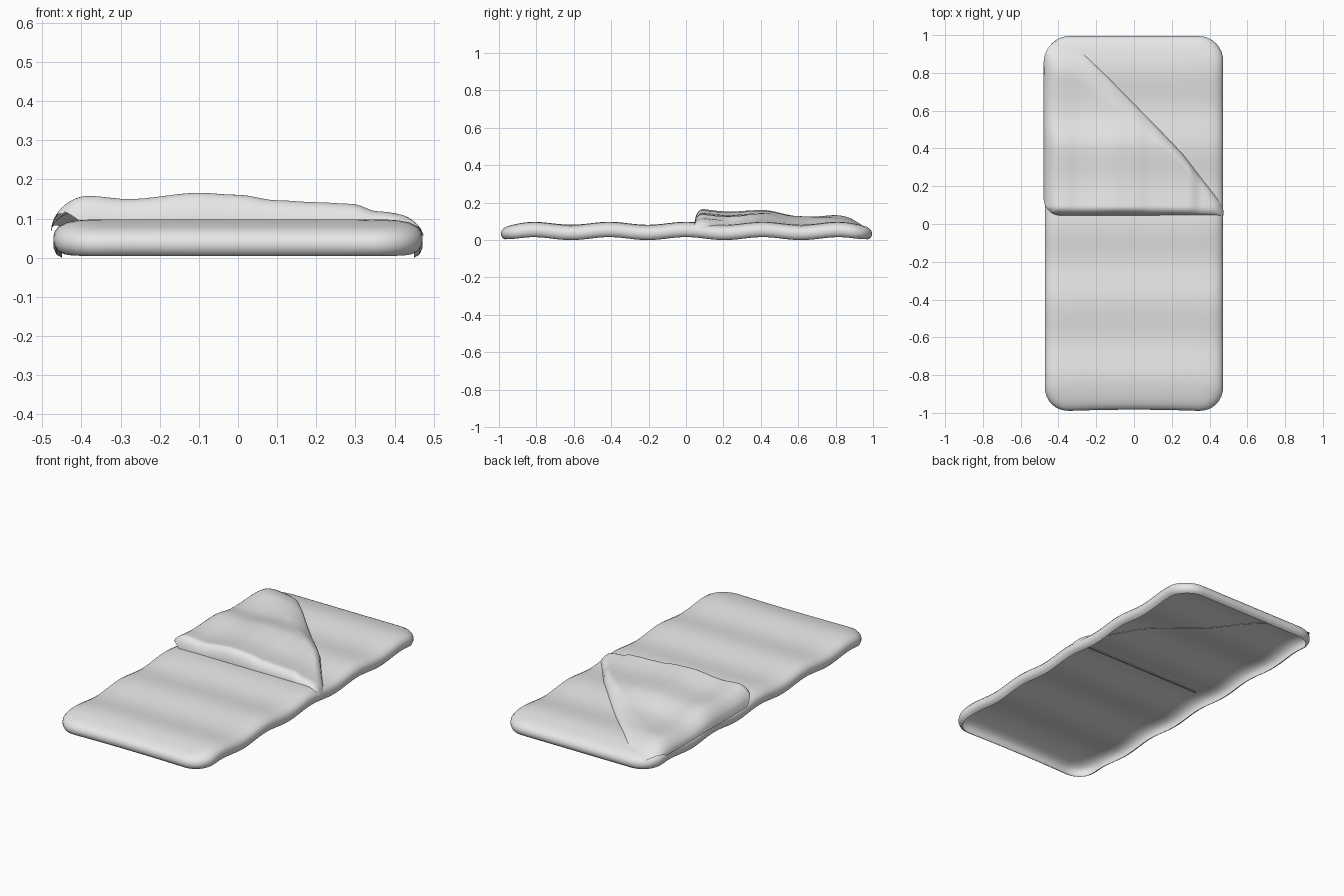
import bpy, bmesh
from math import sin, cos, pi, sqrt, hypot

if "Cube" in bpy.data.objects:
    bpy.data.objects.remove(bpy.data.objects["Cube"], do_unlink=True)

fabric = bpy.data.materials.new("pale_grey_fabric")
fabric.use_nodes = True
GREY = (0.8, 0.8, 0.8, 1)
fabric.diffuse_color = GREY
fabric.node_tree.nodes["Principled BSDF"].inputs["Base Color"].default_value = GREY

HALF_W, HALF_L, CORNER = 0.472, 0.995, 0.13


def sheet(name, rows, closed):
    """Skin equal-length rows of points into one smooth open surface."""
    bm = bmesh.new()
    grid = [[bm.verts.new(p) for p in row] for row in rows]
    n = len(rows[0])
    for a, b in zip(grid, grid[1:]):
        for i in range(n if closed else n - 1):
            j = (i + 1) % n
            bm.faces.new((a[i], a[j], b[j], b[i]))
    bmesh.ops.remove_doubles(bm, verts=bm.verts, dist=0.0004)
    bmesh.ops.recalc_face_normals(bm, faces=bm.faces)
    if sum(f.normal.z * f.calc_area() for f in bm.faces) < 0:
        bmesh.ops.reverse_faces(bm, faces=bm.faces)
    mesh = bpy.data.meshes.new(name)
    bm.to_mesh(mesh)
    bm.free()
    for p in mesh.polygons:
        p.use_smooth = True
    mesh.materials.append(fabric)
    obj = bpy.data.objects.new(name, mesh)
    bpy.context.collection.objects.link(obj)
    return obj


def lerp(points, t):
    """Smoothly interpolated curve through (position, value) points."""
    if t <= points[0][0]:
        return points[0][1]
    for (a, va), (b, vb) in zip(points, points[1:]):
        if t <= b:
            k = (t - a) / (b - a)
            return va + (vb - va) * k * k * (3 - 2 * k)
    return points[-1][1]


def wave(y):
    return 0.008 + 0.008 * cos(2 * pi * y / 0.41) * min(1, (1.03 - abs(y)) / 0.15)


# Quilt: rounded rectangle rings, from the open hem up and in to the middle
def outline(inset):
    a, b = HALF_W - inset, HALF_L - inset
    r = max(CORNER - inset, 0)
    pts = []
    corners = [(1, 1, 0), (-1, 1, 1), (-1, -1, 2), (1, -1, 3)]
    for k, (sx, sy, q) in enumerate(corners):
        cx, cy = sx * (a - r), sy * (b - r)
        arc = [(cx + r * cos((q + i / 8) * pi / 2), cy + r * sin((q + i / 8) * pi / 2))
               for i in range(9)]
        pts += arc
        nx, ny, nq = corners[(k + 1) % 4]
        end = (nx * (a - r) + r * cos(nq * pi / 2), ny * (b - r) + r * sin(nq * pi / 2))
        steps = 16 if k % 2 == 0 else 56
        start = arc[-1]
        pts += [(start[0] + (end[0] - start[0]) * i / steps,
                 start[1] + (end[1] - start[1]) * i / steps) for i in range(1, steps)]
    return pts


def ring(inset, z):
    pts = []
    for x, y in outline(inset):
        bow = 0.012 * (1 - (x / HALF_W) ** 2) * (max(0, -y) / HALF_L) ** 6
        end = max(0, (abs(y) - 0.82) / 0.18)
        pts.append((x, y + bow, z + wave(y) * (1 - 0.3 * end) - 0.12 * z * end * end))
    return pts


profile = [(0.022, 0), (0.008, 0.008), (0.001, 0.024), (0, 0.038), (0.004, 0.052),
           (0.014, 0.064), (0.034, 0.074), (0.06, 0.079), (0.09, 0.081)]
insets = [0.13 + (HALF_W - 0.13) * i / 8 for i in range(9)]
rings = [ring(*p) for p in profile] + [ring(s, 0.0815) for s in insets]
sheet("quilt_base", rings, True)

# Folded corner: a triangular flap bounded by a diagonal
FRONT, BACK, LEFT, ROUND = 0.045, 0.985, -0.478, 0.09
ridge = [(-0.48, 0.06), (-0.38, 0.067), (-0.28, 0.059), (-0.1, 0.075), (0, 0.07),
         (0.1, 0.056), (0.2, 0.051), (0.29, 0.047), (0.36, 0.027), (0.46, 0.014)]
fade = [(0.1, 1), (0.4, 0.85), (0.6, 0.62), (0.78, 0.55), (0.98, 0.2)]
diagonal = [(0.07, 0.474), (0.106, 0.463), (0.37, 0.26), (0.5, 0.135),
            (0.77, -0.13), (0.98, -0.35)]


def diagonal_x(y):
    for (a, va), (b, vb) in zip(diagonal, diagonal[1:]):
        if y <= b:
            return va + (vb - va) * max(0, (y - a) / (b - a))
    return diagonal[-1][1]


def flap_point(u, v):
    y = FRONT + (BACK - FRONT) * v
    f = max(0, 1 - (y - FRONT) / ROUND)
    back = max(0, 1 - (BACK - y) / 0.13)
    left = LEFT + ROUND * (1 - sqrt(1 - f * f)) + 0.12 * (1 - sqrt(1 - back * back))
    right = diagonal_x(y)
    x = left + (right - left) * u
    # Puffed height, falling to the quilt along the diagonal
    width = min(0.04 + 0.3 * max(0, y - 0.3), 0.2)
    g = max(0, 1 - (right - x) / width)
    roll = 0.035 * max(0, (x - 0.4) / 0.075) ** 3
    roll += 0.05 * max(0, (y - 0.86) / 0.13) ** 2
    lift = lerp(ridge, x) * lerp(fade, y) * sqrt(max(0, 1 - g * g))
    top = 0.0815 + wave(y) + lift - 0.004 * g - roll
    # Rolled front lip and left side
    e = max(0, 1 - (x - LEFT) / ROUND)
    b = max(0, 1 - (y - FRONT) / 0.05)
    k = min(1, hypot(e, b))
    low = 0.08 if b >= e else 0.065
    low = min(low, top)
    return (x, y, top - (top - low) * (1 - sqrt(1 - k * k)))


def ease(i, n):
    t = i / n
    return 0.5 * t + 0.5 * (0.5 - 0.5 * cos(pi * t))


rows = [[flap_point(ease(i, 60), (j / 70) ** 1.6) for i in range(61)] for j in range(71)]
# Hem curling under the front lip
hem = [(x, y + 0.02, z - 0.004) for x, y, z in rows[0]]
sheet("folded_flap", [hem] + rows, False)
